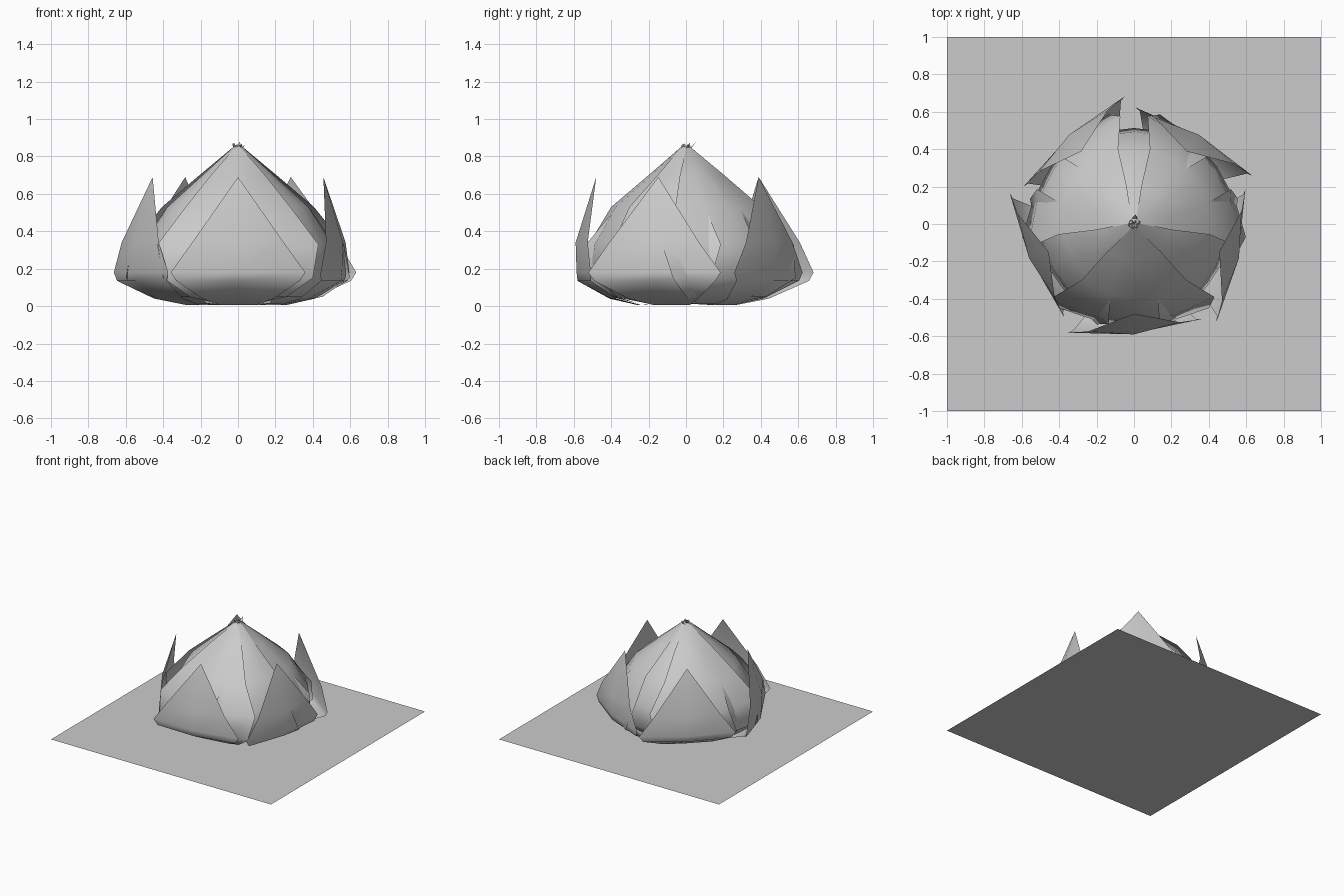
import bpy, bmesh, math, random

if "Cube" in bpy.data.objects:
    bpy.data.objects.remove(bpy.data.objects["Cube"])
random.seed(4)


def petal(name, rows, angle, cols, tilt=0.0, scale=1.0):
    """Loft a petal: each row is (radius, height, half width, edge pull-in)."""
    bm = bmesh.new()
    a = math.radians(angle)
    grid = []
    for r, z, w, pull in rows:
        line = []
        for i in range(cols):
            u = -1 + 2 * i / (cols - 1)
            rad = (r - pull * u * u - tilt * u * w) * scale
            t = u * w * scale
            line.append(bm.verts.new((rad * math.cos(a) - t * math.sin(a),
                                      rad * math.sin(a) + t * math.cos(a), z)))
        grid.append(line)
    for lo, hi in zip(grid, grid[1:]):
        for i in range(cols - 1):
            bm.faces.new((lo[i], lo[i + 1], hi[i + 1], hi[i]))
    bmesh.ops.remove_doubles(bm, verts=bm.verts, dist=0.0005)
    for f in bm.faces:
        f.smooth = True
    me = bpy.data.meshes.new(name)
    bm.to_mesh(me)
    bm.free()
    ob = bpy.data.objects.new(name, me)
    bpy.context.collection.objects.link(ob)
    return ob


# Water surface
bpy.ops.mesh.primitive_plane_add(size=2)
bpy.context.object.name = "water_plane"

# Five open outer petals, each with one edge swung outward
outer = [(0.0, 0.015, 0.03, 0), (0.25, 0.006, 0.10, 0), (0.40, 0.04, 0.19, 0.01),
         (0.58, 0.135, 0.33, 0.04), (0.585, 0.18, 0.36, 0.04),
         (0.59, 0.34, 0.245, 0.04), (0.48, 0.69, 0, 0)]
for k in range(5):
    petal(f"outer_petal_{k + 1}", outer, -90 + 72 * k, 3, tilt=0.1)

# Closed bud: three overlapping petals, backed by three more in the gaps
inner = [(0.0, 0.02, 0.04, 0), (0.25, 0.012, 0.10, 0), (0.40, 0.05, 0.26, 0.03),
         (0.54, 0.15, 0.40, 0.09), (0.52, 0.33, 0.43, 0.13),
         (0.40, 0.53, 0.28, 0.10), (0.20, 0.70, 0.145, 0.05), (0.01, 0.865, 0, 0)]
for k, ang in enumerate((-90, 35, 145)):
    petal(f"bud_petal_{k + 1}", inner, ang, 5)
for k, ang in enumerate((-28, 90, 208)):
    petal(f"bud_back_petal_{k + 1}", inner, ang, 5, scale=0.95)

# Small petal tips curling out at the top of the bud
for k in range(6):
    z = random.uniform(0.86, 0.88)
    tip = [(-0.01, 0.80, 0.01, 0), (0.02, 0.835, 0.02, 0),
           (random.uniform(0.02, 0.06), z, 0, 0)]
    petal(f"bud_tip_{k + 1}", tip, 60 * k - 100, 3)
